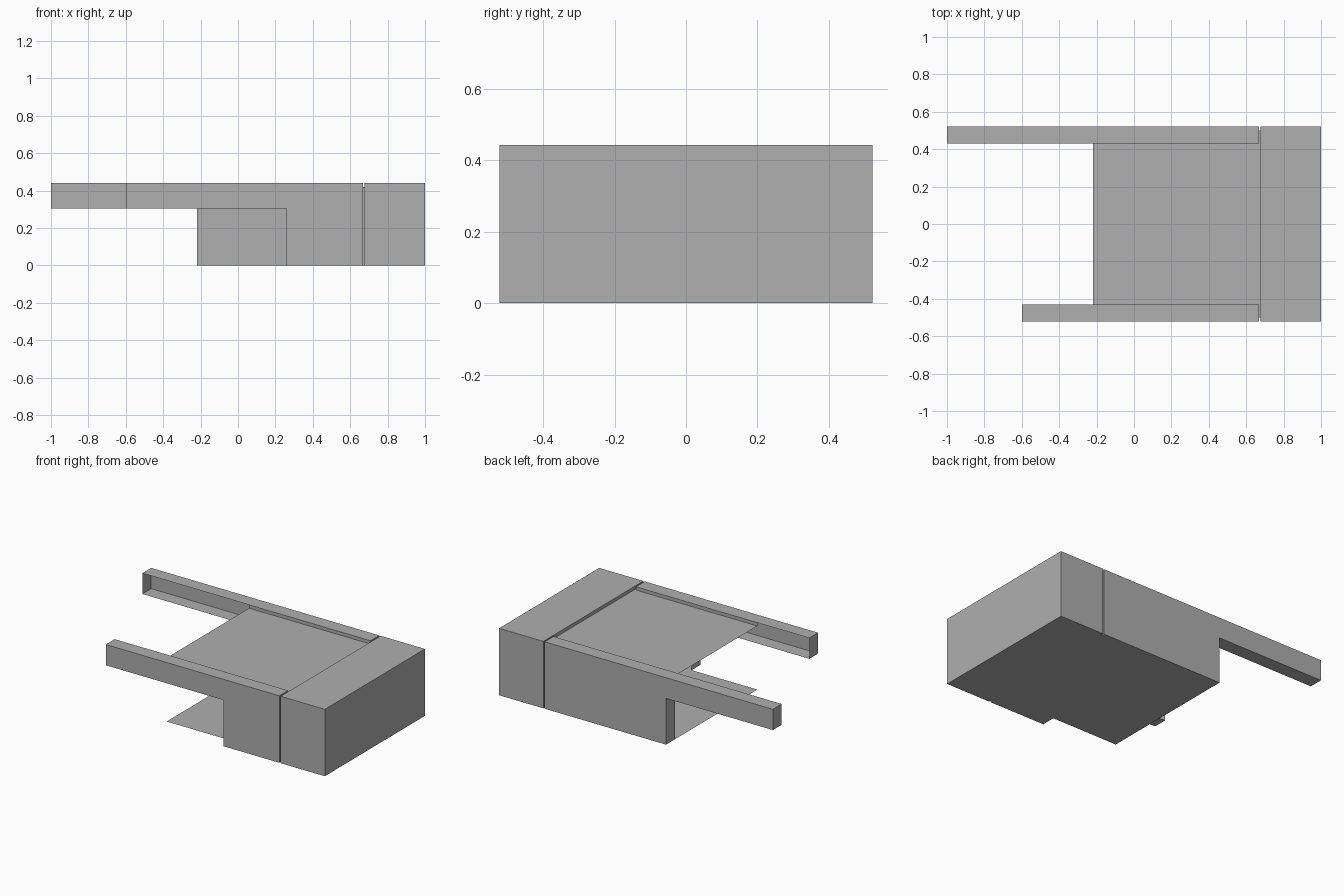
import bpy

if "Cube" in bpy.data.objects:
    bpy.data.objects.remove(bpy.data.objects["Cube"])

Y_OUT, Y_IN, Y_CORE = 0.522, 0.43, 0.50   # outer side, arm inner edge, groove depth
H, Z_ARM, Z_TOP = 0.442, 0.305, 0.42      # overall height, arm underside, recessed deck
X_LEFT, X_G0, X_G1 = -0.22, 0.667, 0.677  # deck edge, groove start and end

# Dark grey for every part
grey = bpy.data.materials.new("dark_grey")
grey.diffuse_color = (0.43, 0.43, 0.43, 1)
grey.use_nodes = True
grey.node_tree.nodes["Principled BSDF"].inputs["Base Color"].default_value = grey.diffuse_color


def make(name, verts, faces):
    me = bpy.data.meshes.new(name)
    me.from_pydata(verts, [], faces)
    me.materials.append(grey)
    ob = bpy.data.objects.new(name, me)
    bpy.context.collection.objects.link(ob)
    return ob


def box(name, x0, x1, y0, y1, z0, z1):
    v = [(x, y, z) for x in (x0, x1) for y in (y0, y1) for z in (z0, z1)]
    return make(name, v, [(0, 1, 3, 2), (4, 6, 7, 5), (0, 4, 5, 1),
                          (2, 3, 7, 6), (0, 2, 6, 4), (1, 5, 7, 3)])


def sheet(name, x0, x1, y, z, up):
    v = [(x0, -y, z), (x1, -y, z), (x1, y, z), (x0, y, z)]
    return make(name, v, [(0, 1, 2, 3) if up else (3, 2, 1, 0)])


def side_arm(name, side, x_tip, x_leg):
    # L-shaped shell: outer panel with a rim, open towards the middle
    prof = [(x_tip, H), (x_tip, Z_ARM), (x_leg, Z_ARM), (x_leg, 0),
            (X_G0, 0), (X_G0, Z_ARM), (X_G0, H), (x_leg, H)]
    n = len(prof)
    v = [(x, side * y, z) for y in (Y_OUT, Y_IN) for x, z in prof]
    f = [(0, 1, 2, 7), (7, 2, 5, 6), (2, 3, 4, 5)]
    f += [(i, i + n, (i + 1) % n + n, (i + 1) % n) for i in range(n)]
    if side > 0:
        f = [tuple(reversed(q)) for q in f]
    return make(name, v, f)


# Solid end block
box("end_block", X_G1, 1, -Y_OUT, Y_OUT, 0, H)

# Long back arm and shorter front arm
side_arm("back_arm", 1, -1, X_LEFT)
side_arm("front_arm", -1, -0.6, 0.26)

# Thin top and bottom decks
sheet("top_deck", X_LEFT, X_G1, Y_IN, Z_TOP, True)
sheet("bottom_deck", X_LEFT, X_G0, Y_IN, 0, False)
sheet("bottom_joint", X_G0, X_G1, Y_CORE, 0, False)

# Recessed band between block and arms
band = [(-Y_CORE, 0), (-Y_CORE, Z_TOP), (Y_CORE, Z_TOP), (Y_CORE, 0)]
make("groove_band", [(x, y, z) for x in (X_G0, X_G1) for y, z in band],
     [(i, i + 4, i + 5, i + 1) for i in range(3)])

# Narrow lips from the arms down to the top deck
for name, s in (("back_lip", 1), ("front_lip", -1)):
    y = s * Y_IN
    q = (0, 1, 2, 3) if s > 0 else (3, 2, 1, 0)
    make(name, [(X_LEFT, y, Z_TOP), (X_G0, y, Z_TOP), (X_G0, y, H), (X_LEFT, y, H)], [q])
